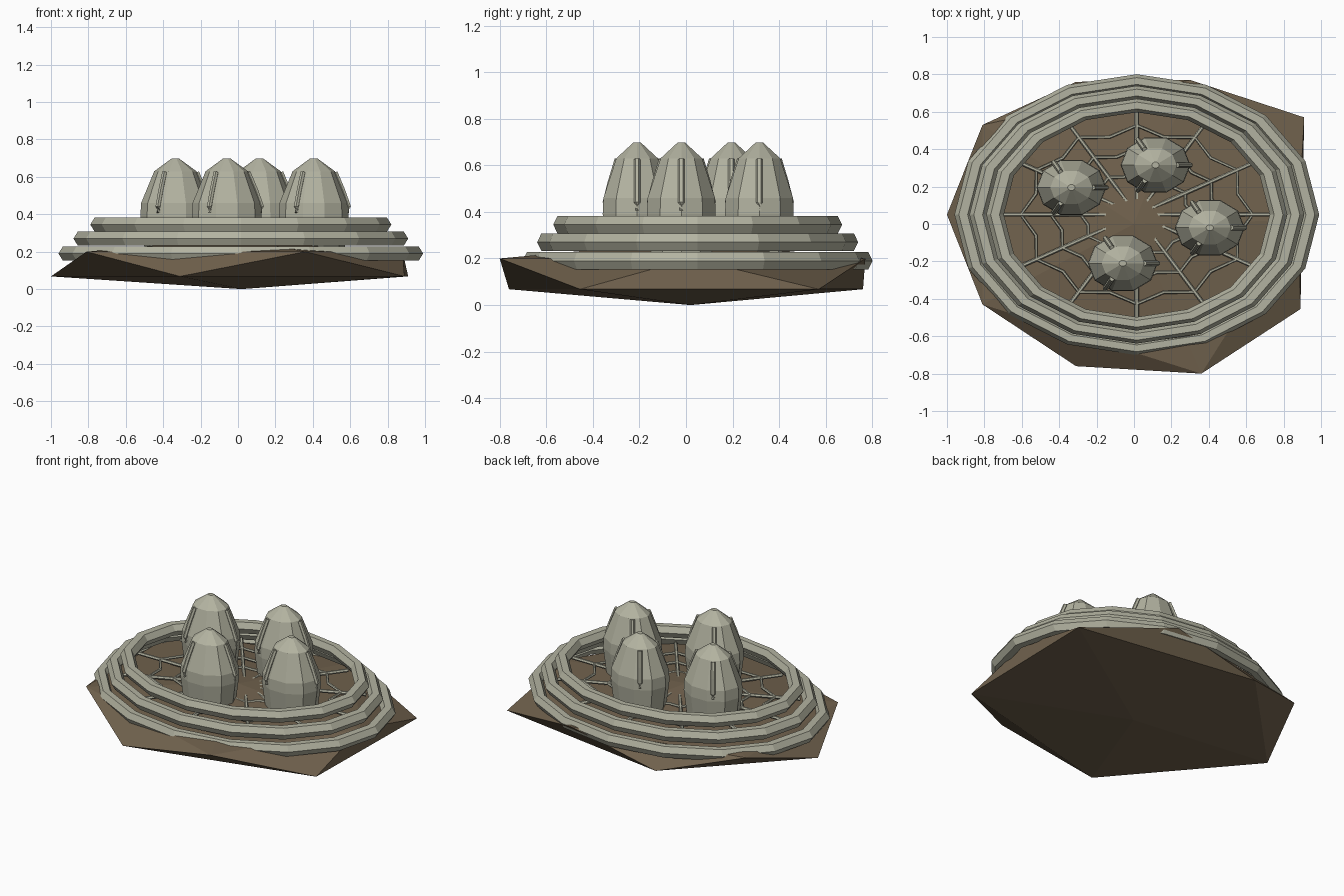
import bpy, bmesh, math
from mathutils import Vector

if "Cube" in bpy.data.objects:
    bpy.data.objects.remove(bpy.data.objects["Cube"])

CX, CY, RATIO = 0.015, 0.05, 0.77


def material(name, rgb):
    m = bpy.data.materials.new(name)
    m.diffuse_color = (*rgb, 1)
    m.use_nodes = True
    m.node_tree.nodes["Principled BSDF"].inputs["Base Color"].default_value = m.diffuse_color
    return m


STONE = material("pale_stone", (0.45, 0.45, 0.355))
EARTH = material("brown_earth", (0.165, 0.122, 0.075))


def make(name, verts, faces, mat):
    me = bpy.data.meshes.new(name)
    me.from_pydata(verts, [], faces)
    bm = bmesh.new()
    bm.from_mesh(me)
    bmesh.ops.recalc_face_normals(bm, faces=bm.faces)
    bm.to_mesh(me)
    bm.free()
    me.materials.append(mat)
    ob = bpy.data.objects.new(name, me)
    bpy.context.collection.objects.link(ob)
    return ob


def tubes(name, paths, radius, mat, sides=6):
    """Thin tubes along several (points, closed) paths in one mesh."""
    V, F = [], []
    for pts, closed in paths:
        pts = [Vector(p) for p in pts]
        n, base = len(pts), len(V)
        for i, p in enumerate(pts):
            a = pts[i - 1] if (closed or i) else p
            b = pts[(i + 1) % n] if (closed or i < n - 1) else p
            t = (b - a).normalized()
            s = t.cross(Vector((0, 0, 1))).normalized()
            u = s.cross(t)
            for k in range(sides):
                w = 2 * math.pi * k / sides
                V.append(p + radius * (s * math.cos(w) + u * math.sin(w)))
        for i in range(n if closed else n - 1):
            j = (i + 1) % n
            for k in range(sides):
                l = (k + 1) % sides
                F.append((base + i * sides + k, base + i * sides + l,
                          base + j * sides + l, base + j * sides + k))
        if not closed:
            F.append(tuple(base + k for k in range(sides)))
            F.append(tuple(base + (n - 1) * sides + k for k in range(sides)))
    return make(name, V, F, mat)


# Earth mound: a flattened, irregular twenty-sided lump
upper = [(0.88, 0.02), (0.30, 0.77), (-0.81, 0.53), (-0.81, -0.43), (0.36, -0.80)]
lower = [(0.91, 0.57), (-0.31, 0.76), (-1.0, 0.05), (-0.31, -0.76), (0.89, -0.455)]
verts = [(x, y, 0.2) for x, y in upper] + [(x, y, 0.068) for x, y in lower]
verts += [(0, 0, 0.273), (0.02, 0.02, 0)]
faces = []
for i in range(5):
    j = (i + 1) % 5
    faces += [(10, i, j), (i, 5 + i, j), (j, 5 + i, 5 + j), (11, 5 + j, 5 + i)]
make("earth_mound", verts, faces, EARTH)

# Three stacked oval wall rings with hexagonal section
SEG = 16
for n, (R, z) in enumerate([(0.928, 0.19), (0.848, 0.27), (0.758, 0.345)]):
    V, F = [], []
    for i in range(SEG):
        a = 2 * math.pi * i / SEG
        for k in range(6):
            b = math.pi * k / 3
            r = R + 0.047 * math.cos(b)
            V.append((CX + r * math.cos(a), CY + r * RATIO * math.sin(a),
                      z + 0.043 * math.sin(b)))
    for i in range(SEG):
        j = (i + 1) % SEG
        for k in range(6):
            l = (k + 1) % 6
            F.append((i * 6 + k, j * 6 + k, j * 6 + l, i * 6 + l))
    make(f"wall_ring_{n + 1}", V, F, STONE)


# Web of spokes and sagging cross threads on the floor
def oval(r, deg, z):
    a = math.radians(deg)
    return (CX + r * math.cos(a), CY + r * RATIO * math.sin(a), z)


tubes("web_spokes", [([oval(0.05, 30 * i, 0.25), oval(0.78, 30 * i, 0.25)], False)
                     for i in range(12)], 0.011, STONE)
tubes("web_threads", [([oval(r * (0.9 if i % 2 else 1), 15 * i, 0.25)
                        for i in range(24)], True)
                      for r in (0.3, 0.46, 0.62)], 0.009, STONE)

# Four ten-sided pods, each with three raised ribs
PROFILE = [(0.165, 0.22), (0.187, 0.39), (0.183, 0.46), (0.113, 0.63), (0.02, 0.698)]
PY = 0.83
for n, (px, py) in enumerate([(-0.335, 0.195), (0.115, 0.315),
                              (0.405, -0.02), (-0.06, -0.21)]):
    V = [(px + r * math.cos(math.pi * i / 5), py + r * PY * math.sin(math.pi * i / 5), z)
         for r, z in PROFILE for i in range(10)]
    F = [(k * 10 + i, k * 10 + (i + 1) % 10, k * 10 + 10 + (i + 1) % 10, k * 10 + 10 + i)
         for k in range(len(PROFILE) - 1) for i in range(10)]
    F += [tuple(range(10)), tuple(range(len(V) - 10, len(V)))]
    make(f"pod_{n + 1}", V, F, STONE)
    ribs = []
    for d in (0, 120, 240):
        c, s = math.cos(math.radians(d)), math.sin(math.radians(d)) * PY
        ribs.append(([(px + r * c, py + r * s, z)
                      for r, z in ((0.115, 0.625), (0.155, 0.53), (0.187, 0.44),
                                   (0.176, 0.41))], False))
    tubes(f"pod_ribs_{n + 1}", ribs, 0.014, STONE)
